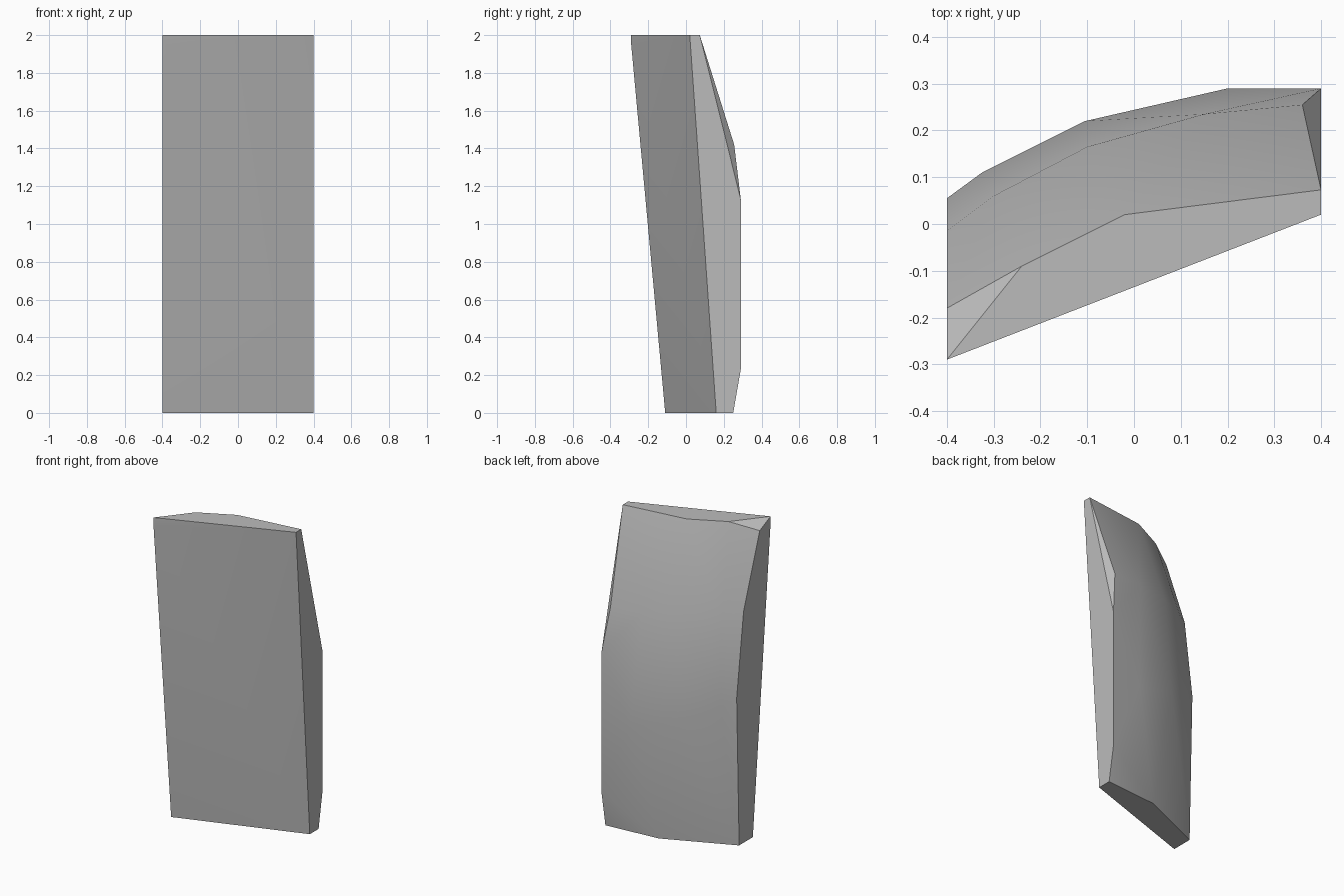
import bpy
import bmesh
import math

default_cube = bpy.data.objects.get("Cube")
if default_cube:
    bpy.data.objects.remove(default_cube, do_unlink=True)


def make_material(name, grey):
    material = bpy.data.materials.new(name)
    material.use_nodes = True
    colour = (grey, grey, grey, 1)
    material.diffuse_color = colour
    shader = next(n for n in material.node_tree.nodes if n.type == "BSDF_PRINCIPLED")
    shader.inputs["Base Color"].default_value = colour
    return material


def at_x(x, profile):
    """Place a side profile of (y, z) points on the plane at x."""
    return [(x, y, z) for y, z in profile]


def hull_object(name, points, material):
    """Wrap a convex skin around the points and merge its flat areas."""
    mesh = bpy.data.meshes.new(name)
    bm = bmesh.new()
    for point in points:
        bm.verts.new(point)
    hull = bmesh.ops.convex_hull(bm, input=bm.verts)
    spare = {v for v in hull["geom_interior"] + hull["geom_unused"]
             if isinstance(v, bmesh.types.BMVert)}
    bmesh.ops.delete(bm, geom=list(spare), context="VERTS")
    bmesh.ops.dissolve_limit(bm, angle_limit=math.radians(0.5),
                             verts=bm.verts, edges=bm.edges)
    bmesh.ops.recalc_face_normals(bm, faces=bm.faces)
    bm.to_mesh(mesh)
    bm.free()
    mesh.materials.append(material)
    obj = bpy.data.objects.new(name, mesh)
    bpy.context.collection.objects.link(obj)
    return obj


# Flat ends of the leaning slab
right_end = at_x(-0.4, [(-.29, 2), (-.29, 1.95), (-.11, 0), (.03, 0),
                        (.055, .96), (-.015, 1.49), (-.18, 1.95)])
left_end = at_x(0.4, [(.02, 2), (.16, 0), (.25, 0),
                      (.29, .23), (.29, 1.13), (.073, 2)])

# Curved back, with its top and bottom rims
top_rim = [(-.24, -.09, 2), (-.02, .02, 2)]
bottom_rim = [(.04, .22, 0)]
upper_back = [(-.3, .06, 1.47), (-.1, .165, 1.45),
              (.15, .235, 1.43), (.36, .255, 1.42)]
middle_back = [(-.325, .11, .9), (-.105, .22, .8), (.2, .29, .7)]

slab = hull_object("stone_slab",
                   right_end + left_end + top_rim + bottom_rim + upper_back + middle_back,
                   make_material("stone grey", 0.5))

# Soft back, crisp borders
bpy.ops.object.select_all(action="DESELECT")
slab.select_set(True)
bpy.context.view_layer.objects.active = slab
bpy.ops.object.shade_smooth_by_angle(angle=math.radians(30))
